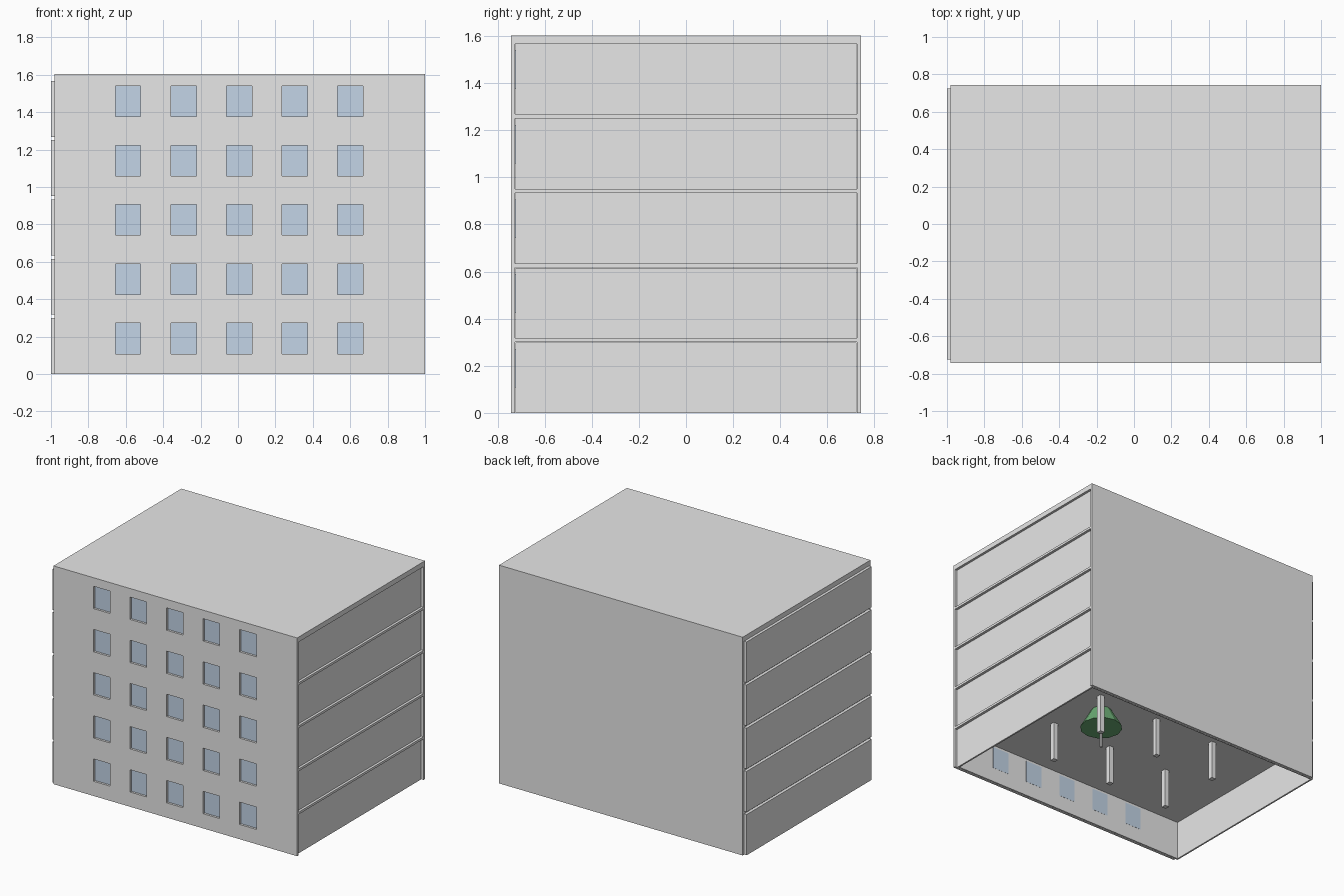
import bpy, bmesh
from mathutils import Matrix, Vector

cube = bpy.data.objects.get("Cube")
if cube:
    bpy.data.objects.remove(cube, do_unlink=True)


def material(name, rgb):
    m = bpy.data.materials.new(name)
    m.use_nodes = True
    m.diffuse_color = (*rgb, 1)
    m.node_tree.nodes["Principled BSDF"].inputs["Base Color"].default_value = (*rgb, 1)
    return m


GREY = material("wall grey", (0.8, 0.8, 0.8))
BLUE = material("window blue", (0.58, 0.7, 0.84))
GREEN = material("leaf green", (0.15, 0.42, 0.18))


def finish(name, bm, mat):
    mesh = bpy.data.meshes.new(name)
    bm.to_mesh(mesh)
    bm.free()
    mesh.materials.append(mat)
    ob = bpy.data.objects.new(name, mesh)
    bpy.context.collection.objects.link(ob)
    return ob


def add_box(bm, lo, hi):
    lo, hi = Vector(lo), Vector(hi)
    m = Matrix.Translation((lo + hi) / 2) @ Matrix.Diagonal((*(hi - lo), 1))
    return bmesh.ops.create_cube(bm, size=1, matrix=m)["verts"]


def box(name, lo, hi, mat):
    bm = bmesh.new()
    add_box(bm, lo, hi)
    return finish(name, bm, mat)


def cone(name, x, y, z0, z1, r0, r1, sides, mat):
    bm = bmesh.new()
    bmesh.ops.create_cone(bm, cap_ends=True, segments=sides, radius1=r0, radius2=r1,
                          depth=z1 - z0, matrix=Matrix.Translation((x, y, (z0 + z1) / 2)))
    return finish(name, bm, mat)


def solidify(ob, thickness, offset):
    mod = ob.modifiers.new("thickness", "SOLIDIFY")
    mod.thickness = thickness
    mod.offset = offset
    mod.use_even_offset = True


FLOORS, PITCH, HEIGHT = 5, 0.317, 0.3
TOP, LEFT, RIGHT = 1.603, -0.98, 1.0
OUT, INN = 0.742, 0.725
WALL = 0.012
win_x = [(-0.655 + 0.297 * i, -0.52 + 0.297 * i) for i in range(5)]
win_z = [(0.108 + PITCH * i, 0.272 + PITCH * i) for i in range(FLOORS)]

# Front wall: a grid sheet with the window cells left open, then thickened
xs = [LEFT] + [v for pair in win_x for v in pair] + [RIGHT]
zs = [0] + [v for pair in win_z for v in pair] + [TOP]
bm = bmesh.new()
grid = [[bm.verts.new((x, -(OUT + INN) / 2, z)) for z in zs] for x in xs]
for i in range(len(xs) - 1):
    for j in range(len(zs) - 1):
        if not (i % 2 and j % 2):
            bm.faces.new((grid[i][j], grid[i + 1][j], grid[i + 1][j + 1], grid[i][j + 1]))
solidify(finish("front_wall", bm, GREY), OUT - INN, 0)

# Back wall, roof and the slabs between storeys
box("back_wall", (LEFT, INN, 0), (RIGHT, OUT, TOP), GREY)
box("roof", (LEFT, -INN, 1.566), (RIGHT, INN, TOP), GREY)
for i in range(1, FLOORS):
    box("floor_slab", (LEFT, -INN, i * PITCH - 0.017), (RIGHT, INN, i * PITCH), GREY)

# Sliding storeys: hollow boxes open underneath
for i in range(FLOORS):
    z = i * PITCH
    bm = bmesh.new()
    add_box(bm, (-1, -INN + 0.001, z), (0.982, INN - 0.001, z + HEIGHT - 0.001))
    bm.normal_update()
    bmesh.ops.delete(bm, geom=[f for f in bm.faces if f.normal.z < -0.5], context="FACES")
    solidify(finish("storey", bm, GREY), WALL, -1)

# Window panes, set through the storey walls
bm = bmesh.new()
for x0, x1 in win_x:
    for z0, z1 in win_z:
        add_box(bm, (x0, -INN - 0.001, z0), (x1, -INN + WALL + 0.002, z1))
finish("windows", bm, BLUE)

# Pillars in the ground storey
for x in (-0.467, 0.033, 0.533):
    for y in (-0.22, 0.28):
        box("pillar", (x - 0.018, y - 0.018, 0), (x + 0.018, y + 0.018, HEIGHT - WALL), GREY)

# Potted-size tree in the ground storey
cone("tree_trunk", 0.404, 0.13, 0, 0.16, 0.01, 0.01, 8, GREY)
cone("tree_crown", 0.404, 0.13, 0.15, 0.285, 0.146, 0.07, 12, GREEN)
